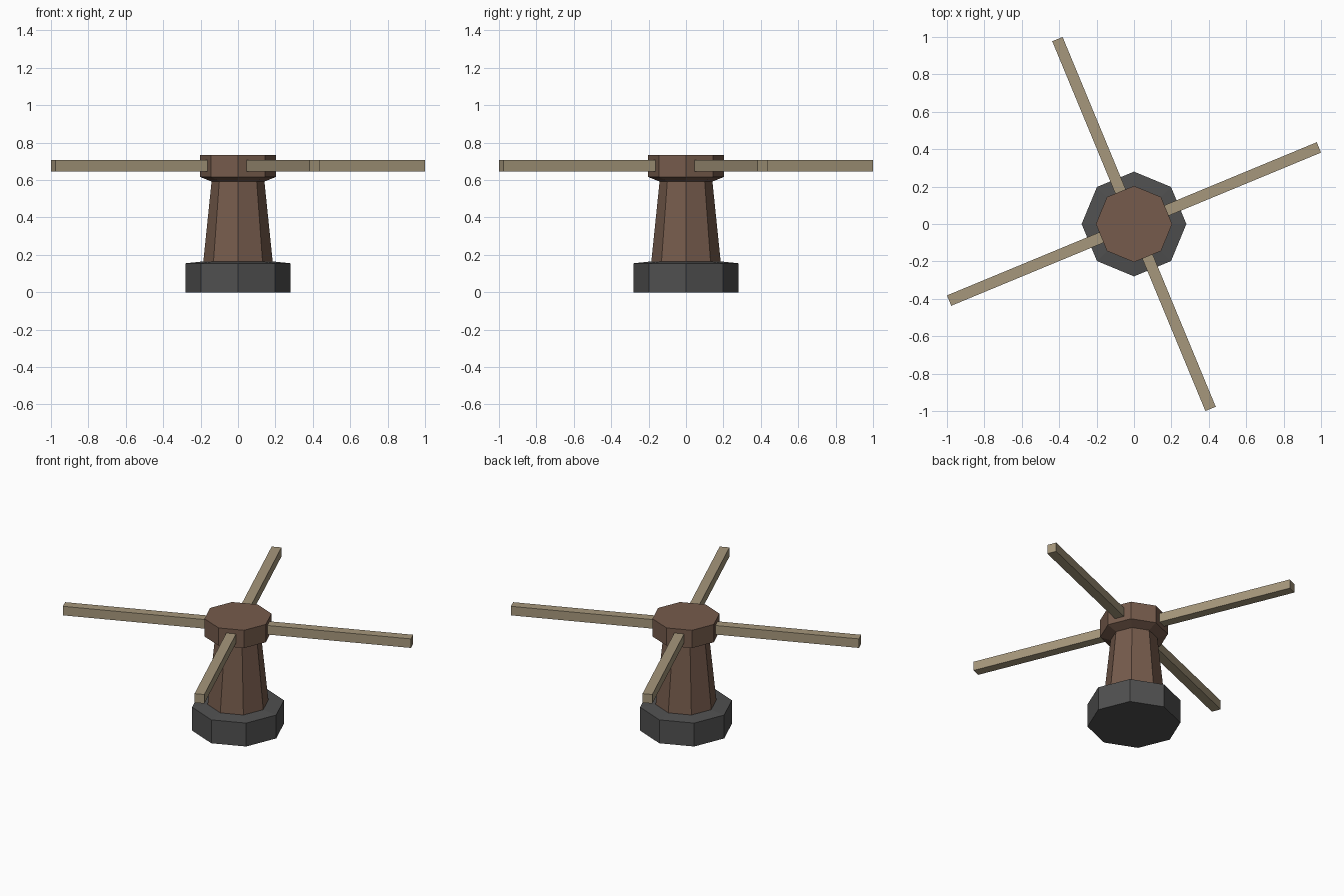
import bpy, bmesh
from math import cos, sin, radians
from mathutils import Matrix

if "Cube" in bpy.data.objects:
    bpy.data.objects.remove(bpy.data.objects["Cube"])


def material(name, rgb):
    m = bpy.data.materials.new(name)
    m.diffuse_color = (*rgb, 1)
    m.use_nodes = True
    m.node_tree.nodes["Principled BSDF"].inputs["Base Color"].default_value = m.diffuse_color
    return m


def finish(name, bm, mat):
    bmesh.ops.recalc_face_normals(bm, faces=bm.faces)
    me = bpy.data.meshes.new(name)
    bm.to_mesh(me)
    bm.free()
    me.materials.append(mat)
    ob = bpy.data.objects.new(name, me)
    bpy.context.collection.objects.link(ob)
    return ob


def lathe8(name, profile, mat):
    """Closed octagonal solid from (radius, z) rings, bottom to top."""
    bm = bmesh.new()
    rings = [[bm.verts.new((r * cos(radians(45 * i)), r * sin(radians(45 * i)), z))
              for i in range(8)] for r, z in profile]
    for a, b in zip(rings, rings[1:]):
        for i in range(8):
            j = (i + 1) % 8
            bm.faces.new((a[i], a[j], b[j], b[i]))
    bm.faces.new(rings[0][::-1])
    bm.faces.new(rings[-1])
    return finish(name, bm, mat)


stone = material("dark_grey", (0.08, 0.08, 0.08))
wood = material("brown_wood", (0.18, 0.105, 0.072))
bar = material("pale_wood", (0.38, 0.31, 0.2))

# Foot, tapered post and flared head
lathe8("base", [(0.28, 0), (0.28, 0.155), (0.185, 0.165)], stone)
lathe8("post", [(0.185, 0.155), (0.185, 0.168), (0.141, 0.595)], wood)
lathe8("head", [(0.141, 0.592), (0.204, 0.617), (0.204, 0.735)], wood)

# Four push bars, each leaving the middle of a head facet
r0, r1 = 0.18, 1.07
for k in range(4):
    bm = bmesh.new()
    bmesh.ops.create_cube(bm, size=1, matrix=(
        Matrix.Rotation(radians(22.5 + 90 * k), 4, 'Z')
        @ Matrix.Translation(((r0 + r1) / 2, 0, 0.676))
        @ Matrix.Diagonal((r1 - r0, 0.06, 0.06, 1))))
    finish(f"push_bar_{k + 1}", bm, bar)
